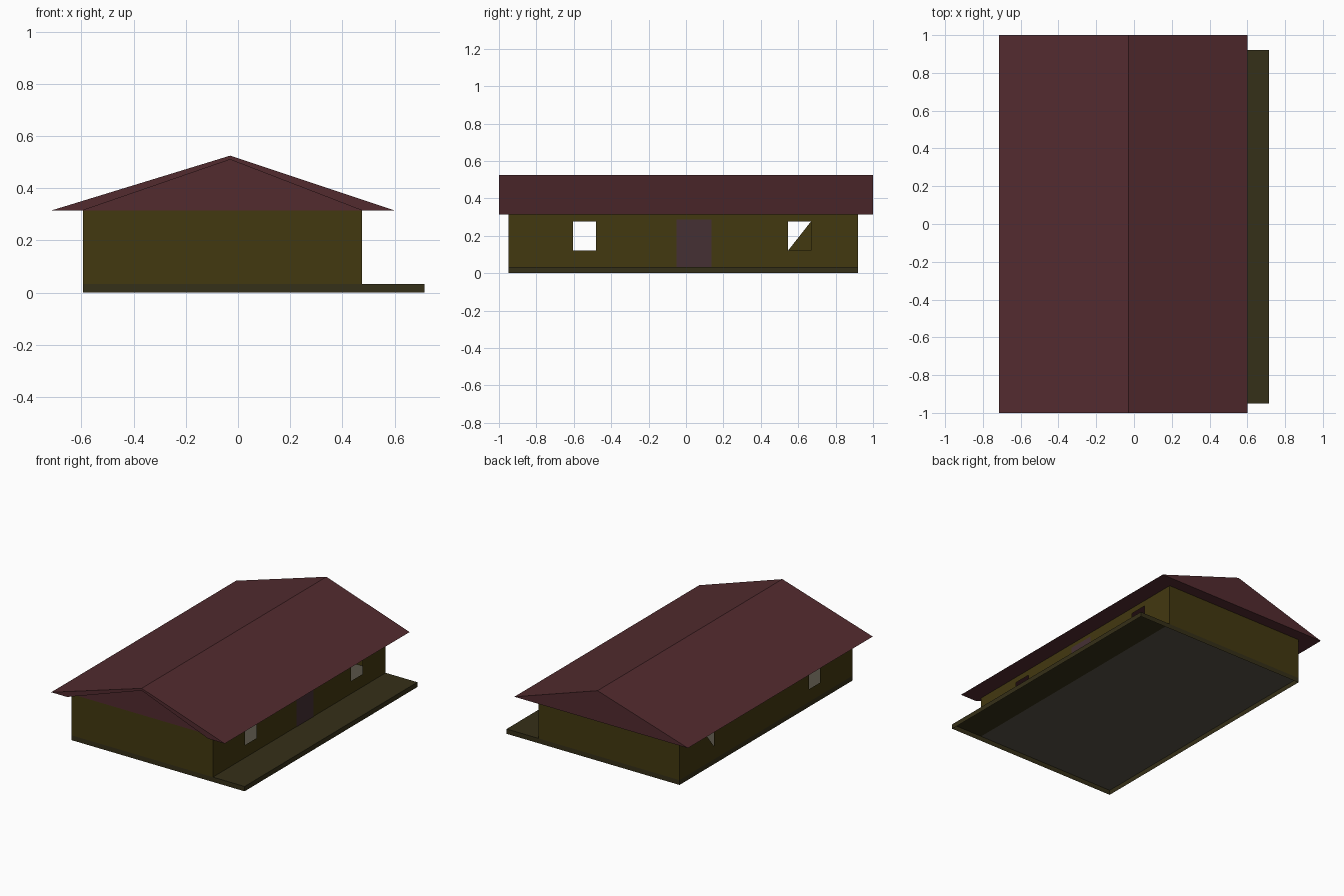
import bpy, bmesh

if "Cube" in bpy.data.objects:
    bpy.data.objects.remove(bpy.data.objects["Cube"])


def material(name, rgb):
    m = bpy.data.materials.new(name)
    m.diffuse_color = (*rgb, 1)
    m.use_nodes = True
    m.node_tree.nodes["Principled BSDF"].inputs["Base Color"].default_value = m.diffuse_color
    return m


ROOF = material("roof_red", (0.085, 0.024, 0.028))
WALL = material("wall_olive", (0.055, 0.040, 0.005))
BASE = material("base_olive", (0.036, 0.029, 0.009))
FLOOR = material("floor_grey", (0.10, 0.088, 0.065))
DOOR = material("door_plum", (0.06, 0.030, 0.034))


def make(name, verts, faces, mat, flip=False):
    me = bpy.data.meshes.new(name)
    me.from_pydata(verts, [], faces)
    me.materials.append(mat)
    bm = bmesh.new()
    bm.from_mesh(me)
    bmesh.ops.remove_doubles(bm, verts=bm.verts, dist=1e-5)
    if flip:
        bmesh.ops.reverse_faces(bm, faces=bm.faces)
    bm.to_mesh(me)
    bm.free()
    ob = bpy.data.objects.new(name, me)
    bpy.context.collection.objects.link(ob)
    return ob


XL, XR, XP = -0.595, 0.475, 0.715     # left wall, right wall, porch edge
YF, YB = -0.95, 0.92                  # front and back walls
ZB, ZE = 0.033, 0.315                 # base top, eaves


# Base rim, open below
ring = [(XL, YF), (XP, YF), (XP, YB), (XL, YB)]
make("base_rim", [(x, y, z) for z in (0, ZB) for x, y in ring],
     [(i, (i + 1) % 4, (i + 1) % 4 + 4, i + 4) for i in range(4)], BASE)


# Floor and porch deck
def deck(name, x0, x1, mat):
    make(name, [(x0, YF, ZB), (x1, YF, ZB), (x1, YB, ZB), (x0, YB, ZB)],
         [(0, 1, 2, 3)], mat)


deck("floor", XL, XR, FLOOR)
deck("porch_deck", XR, XP, BASE)

# End walls
for name, y, flip in (("front_wall", YF, False), ("back_wall", YB, True)):
    make(name, [(XL, y, ZB), (XR, y, ZB), (XR, y, ZE), (XL, y, ZE)],
         [(0, 1, 2, 3)], WALL, flip)

# Side walls, a grid of cells with two window cells left open
YS = [YF, -0.603, -0.48, 0.545, 0.668, YB]
ZS = [ZB, 0.12, 0.276, ZE]


def side_wall(name, x, flip, half_filled):
    verts, faces = [], []
    for i in range(5):
        for j in range(3):
            y0, y1, z0, z1 = YS[i], YS[i + 1], ZS[j], ZS[j + 1]
            cell = [(x, y0, z0), (x, y1, z0), (x, y1, z1), (x, y0, z1)]
            if j == 1 and i in (1, 3):
                if not (half_filled and i == 3):
                    continue
                cell = cell[:3]
            n = len(verts)
            verts += cell
            faces.append(tuple(range(n, n + len(cell))))
    make(name, verts, faces, WALL, flip)


side_wall("right_wall", XR, False, False)
side_wall("left_wall", XL, True, True)

# Door on the porch side
xd = XR + 0.002
make("door", [(xd, -0.05, ZB), (xd, 0.135, ZB), (xd, 0.135, 0.287), (xd, -0.05, 0.287)],
     [(0, 1, 2, 3)], DOOR)

# Roof: flush gable at the back, recessed gable at the front
outer = [(-0.715, ZE), (-0.03, 0.525), (0.60, ZE)]
inner = [(XL, ZE), (-0.03, 0.51), (XR, ZE)]
verts = [(x, y, z) for prof, y in ((outer, -1), (outer, 1), (inner, -1), (inner, YF))
         for x, z in prof]
faces = [(0, 1, 4, 3), (1, 2, 5, 4),            # slopes
         (3, 4, 5), (9, 10, 11),                # gables
         (0, 6, 7, 1), (1, 7, 8, 2),            # front edge bands
         (6, 9, 10, 7), (7, 10, 11, 8),         # front overhang undersides
         (0, 3, 5, 2, 8, 11, 9, 6)]             # soffit
roof = make("roof", verts, faces, ROOF)
bm = bmesh.new()
bm.from_mesh(roof.data)
bmesh.ops.recalc_face_normals(bm, faces=bm.faces)
bm.to_mesh(roof.data)
bm.free()
